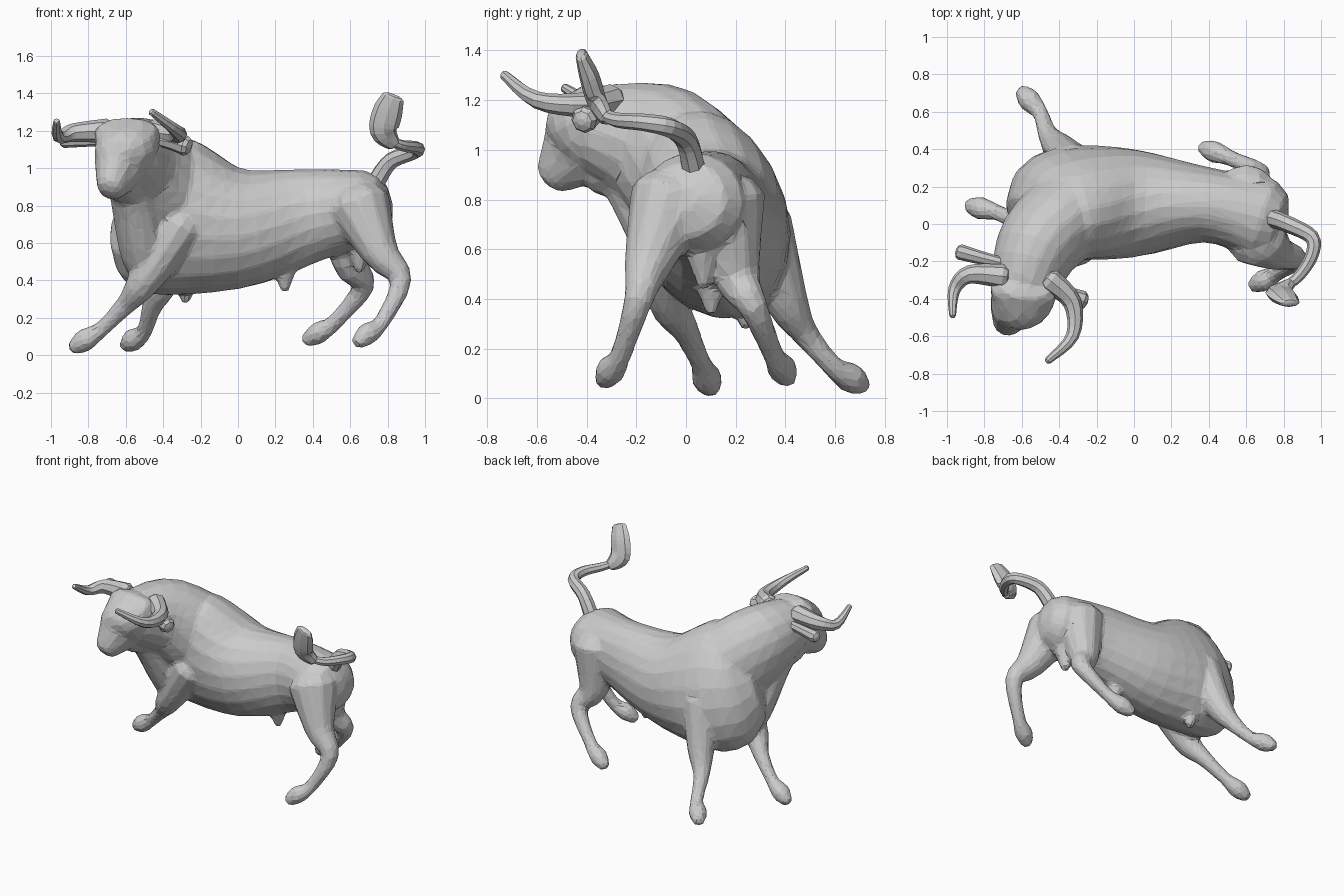
import bpy
import bmesh
import math
from mathutils import Matrix, Vector

cube = bpy.data.objects.get("Cube")
if cube:
    bpy.data.objects.remove(cube, do_unlink=True)

GREY = (0.6, 0.6, 0.6, 1)
clay = bpy.data.materials.new("clay_grey")
clay.use_nodes = True
clay.diffuse_color = GREY
clay.node_tree.nodes["Principled BSDF"].inputs["Base Color"].default_value = GREY

UP, ACROSS = Vector((0, 0, 1)), Vector((0, 1, 0))


def smooth_path(sections, steps=4):
    """Spline through sections of position, half width and optional half depth."""
    points = [Vector(s if len(s) == 5 else (*s, s[-1])) for s in sections]
    path = []
    for i in range(len(points) - 1):
        before, start, end = points[max(i - 1, 0)], points[i], points[i + 1]
        after = points[min(i + 2, len(points) - 1)]
        for k in range(steps):
            t = k / steps
            bend = 2 * before - 5 * start + 4 * end - after
            twist = 3 * (start - end) + after - before
            path.append(start + (end - before + (bend + twist * t) * t) * t / 2)
    path.append(points[-1])
    return path


def loft(bm, sections, reference=UP, sides=12, lean=0, bulge=0.6):
    """Skin elliptical rings along a path and close both ends with domes."""
    path = smooth_path(sections)
    last = len(path) - 1
    rings = []

    def add_ring(centre, side, top):
        angles = [math.tau * k / sides for k in range(sides)]
        rings.append([bm.verts.new(centre + side * math.cos(a) + top * math.sin(a)) for a in angles])

    def add_dome(centre, side, top, outward, degrees):
        for degree in degrees:
            a = math.radians(degree)
            reach = min(side.length, top.length) * bulge * math.sin(a)
            add_ring(centre + outward * reach, side * math.cos(a), top * math.cos(a))

    for i, section in enumerate(path):
        centre = Vector(section[:3])
        ahead, behind = path[min(i + 1, last)], path[max(i - 1, 0)]
        along = Vector((ahead - behind)[:3]).normalized()
        roll = Matrix.Rotation(-lean * min(max(0.4 - centre.x, 0), 0.8), 3, along)
        side = along.cross(reference).normalized()
        top = roll @ side.cross(along) * section[4]
        side = roll @ side * section[3]
        if i == 0:
            add_dome(centre, side, top, -along, (75, 40))
        add_ring(centre, side, top)
        if i == last:
            add_dome(centre, side, top, along, (40, 75))

    faces = [bm.faces.new(rings[0]), bm.faces.new(rings[-1])]
    for lower, upper in zip(rings, rings[1:]):
        for k in range(sides):
            j = (k + 1) % sides
            faces.append(bm.faces.new((lower[k], lower[j], upper[j], upper[k])))
    bmesh.ops.recalc_face_normals(bm, faces=faces)


def finish(bm, name):
    mesh = bpy.data.meshes.new(name)
    bm.to_mesh(mesh)
    bm.free()
    mesh.materials.append(clay)
    obj = bpy.data.objects.new(name, mesh)
    bpy.context.collection.objects.link(obj)
    return obj


def taper(points, thick, thin):
    """Give each point a radius that changes evenly to the tip."""
    last = len(points) - 1
    return [(*p, thick + (thin - thick) * i / last) for i, p in enumerate(points)]


def single(name, sections, reference=UP):
    bm = bmesh.new()
    loft(bm, sections, reference, sides=8)
    return finish(bm, name)


flesh = bmesh.new()

# Torso, leaning into the turn at the shoulders
loft(flesh, [(.7, .02, .79, .22, .2), (.4, .1, .75, .2, .25), (0, .11, .68, .29, .33),
             (-.35, .11, .74, .29, .44), (-.47, .05, .78, .23, .37)], sides=20, lean=0.42)

# Neck, throat and head
loft(flesh, [(-.3, .1, .8, .25, .3), (-.5, -.1, 1, .23, .27), (-.59, -.34, 1.08, .18, .19)], sides=18)
loft(flesh, [(-.62, -.35, .92, .1), (-.57, -.22, .87, .12), (-.5, -.05, .55, .13), (-.46, .02, .45, .1)])
loft(flesh, [(-.59, -.35, 1.2, .18, .1), (-.6, -.4, 1.1, .17, .16),
             (-.64, -.44, 1, .13, .16), (-.68, -.53, .9, .08, .09)])

# Legs share one girth profile per pair, from shoulder or hip down to the hoof
FRONT_GIRTH = (.13, .09, .055, .043, .062, .04)
HIND_GIRTH = (.17, .1, .06, .043, .06, .04)
legs = (
    (FRONT_GIRTH, (-.3, -.1, .7), (-.5, -.07, .4), (-.6, 0, .27), (-.73, .06, .14), (-.88, .1, .04)),
    (FRONT_GIRTH, (-.33, .3, .7), (-.4, .4, .4), (-.46, .48, .26), (-.5, .59, .13), (-.6, .71, .05)),
    (HIND_GIRTH, (.6, .15, .8), (.6, .2, .5), (.67, .27, .37), (.52, .35, .18), (.37, .41, .08)),
    (HIND_GIRTH, (.65, -.06, .8), (.76, -.15, .55), (.87, -.19, .4), (.77, -.26, .18), (.64, -.33, .07)),
)
for girth, *joints in legs:
    fetlock, toe = Vector(joints[-2]), Vector(joints[-1])
    joints.insert(-1, fetlock.lerp(toe, 0.6))
    loft(flesh, [(*joint, radius) for joint, radius in zip(joints, girth)], ACROSS)

# Hanging folds under the belly, between the hind legs and at the brisket
for x, y, z in ((.25, .1, .4), (.65, .07, .5), (-.28, .24, .34)):
    loft(flesh, [(x, y, z + .1, .08), (x, y, z - .05, .025)], ACROSS)

# Fuse the flesh into one skin with irregular chiselled facets
body = finish(flesh, "body")
fuse = body.modifiers.new("fuse", 'REMESH')
fuse.mode = 'VOXEL'
fuse.voxel_size = 0.015
soften = body.modifiers.new("soften", 'SMOOTH')
soften.factor = 0.5
soften.iterations = 5
facet = body.modifiers.new("facet", 'DECIMATE')
facet.ratio = 0.07

# Horns sweep outward, then forward and up
left_horn = ((-.45, -.3, 1.2), (-.33, -.42, 1.18), (-.33, -.6, 1.2), (-.46, -.73, 1.3))
right_horn = ((-.7, -.28, 1.2), (-.88, -.27, 1.19), (-.96, -.35, 1.17), (-.97, -.49, 1.25))
single("left_horn", taper(left_horn, .065, .02))
single("right_horn", taper(right_horn, .065, .018))

# Ears
single("left_ear", taper(((-.45, -.33, 1.16), (-.35, -.38, 1.14), (-.28, -.41, 1.12)), .035, .055))
single("right_ear", taper(((-.7, -.21, 1.15), (-.82, -.18, 1.15), (-.93, -.15, 1.15)), .03, .042))

# Tail whipping round and its upright tuft
tail = ((.74, .03, .93), (.82, 0, 1.04), (.95, -.07, 1.09), (.95, -.17, 1.11),
        (.88, -.28, 1.12), (.8, -.34, 1.15))
single("tail", taper(tail, .05, .025))
single("tail_tuft", [(.83, -.32, 1.13, .04, .03), (.78, -.36, 1.2, .075, .04),
                     (.8, -.39, 1.3, .08, .04), (.83, -.42, 1.38, .06, .025)], ACROSS)
